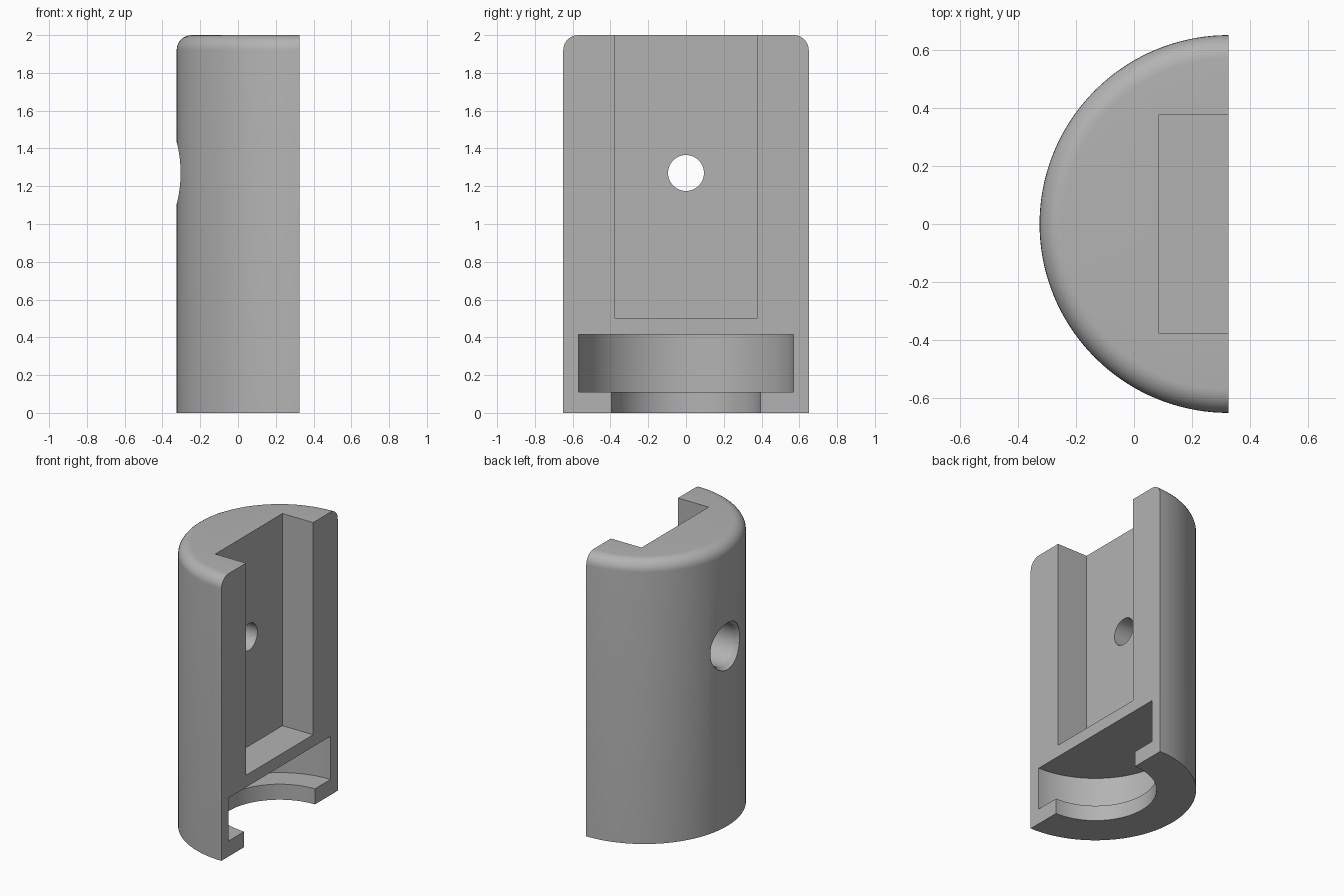
import bpy, bmesh, math
from mathutils import Matrix

if "Cube" in bpy.data.objects:
    bpy.data.objects.remove(bpy.data.objects["Cube"])

AXIS_X = 0.325      # flat face plane, also the axis of the half cylinder
RADIUS, HEIGHT, FILLET = 0.65, 2.0, 0.08
HOLE_Z = 1.27

grey = bpy.data.materials.new("plain grey")
grey.use_nodes = True
colour = (0.45, 0.45, 0.45, 1)
grey.diffuse_color = colour
grey.node_tree.nodes["Principled BSDF"].inputs["Base Color"].default_value = colour


def make_object(name, bm):
    bmesh.ops.recalc_face_normals(bm, faces=bm.faces)
    mesh = bpy.data.meshes.new(name)
    bm.to_mesh(mesh)
    bm.free()
    mesh.materials.append(grey)
    obj = bpy.data.objects.new(name, mesh)
    bpy.context.collection.objects.link(obj)
    return obj


def lathe(name, profile, angle, steps, matrix):
    """Turn a (radius, height) profile around z and close what stays open."""
    bm = bmesh.new()
    verts = [bm.verts.new((0, r, z)) for r, z in profile]
    edges = [bm.edges.new(pair) for pair in zip(verts, verts[1:])]
    bmesh.ops.spin(bm, geom=verts + edges, cent=(0, 0, 0), axis=(0, 0, 1),
                   angle=angle, steps=steps)
    bmesh.ops.remove_doubles(bm, verts=bm.verts, dist=1e-5)
    bmesh.ops.holes_fill(bm, edges=[e for e in bm.edges if e.is_boundary], sides=0)
    bmesh.ops.transform(bm, matrix=matrix, verts=bm.verts)
    return make_object(name, bm)


def cut(target, cutter):
    mod = target.modifiers.new(cutter.name, "BOOLEAN")
    mod.operation = "DIFFERENCE"
    mod.solver = "EXACT"
    mod.object = cutter
    bpy.context.view_layer.objects.active = target
    bpy.ops.object.modifier_apply(modifier=mod.name)
    bpy.data.objects.remove(cutter)


# Half-cylinder body with stepped lower socket and rounded top rim
rim = [(RADIUS - FILLET + FILLET * math.cos(a), HEIGHT - FILLET + FILLET * math.sin(a))
       for a in (math.pi / 2 * i / 8 for i in range(9))]
outline = [(0, 0.415), (0.57, 0.415), (0.57, 0.11), (0.395, 0.11), (0.395, 0),
           (RADIUS, 0)] + rim + [(0, HEIGHT)]
body = lathe("half_cylinder_housing", outline, math.pi, 72,
             Matrix.Translation((AXIS_X, 0, 0)))

# Rectangular pocket open at the flat face and the top
bm = bmesh.new()
bmesh.ops.create_cube(bm, size=1)
bmesh.ops.scale(bm, vec=(0.48, 0.75, 2), verts=bm.verts)
bmesh.ops.translate(bm, vec=(0.085 + 0.24, 0, 0.5 + 1), verts=bm.verts)
cut(body, make_object("pocket_cutter", bm))

# Screw hole with a chamfered counterbore, running inwards from the round side
bore = [(0, -0.1), (0.165, -0.1), (0.165, 0.018), (0.15, 0.04), (0.15, 0.26),
        (0.095, 0.26), (0.095, 0.5), (0, 0.5)]
cut(body, lathe("screw_hole_cutter", bore, 2 * math.pi, 48,
                Matrix.Translation((-0.325, 0, HOLE_Z)) @ Matrix.Rotation(math.pi / 2, 4, "Y")))

# Smooth curved walls, crisp edges
bpy.ops.object.select_all(action="DESELECT")
body.select_set(True)
bpy.context.view_layer.objects.active = body
bpy.ops.object.shade_smooth_by_angle(angle=math.radians(30))
